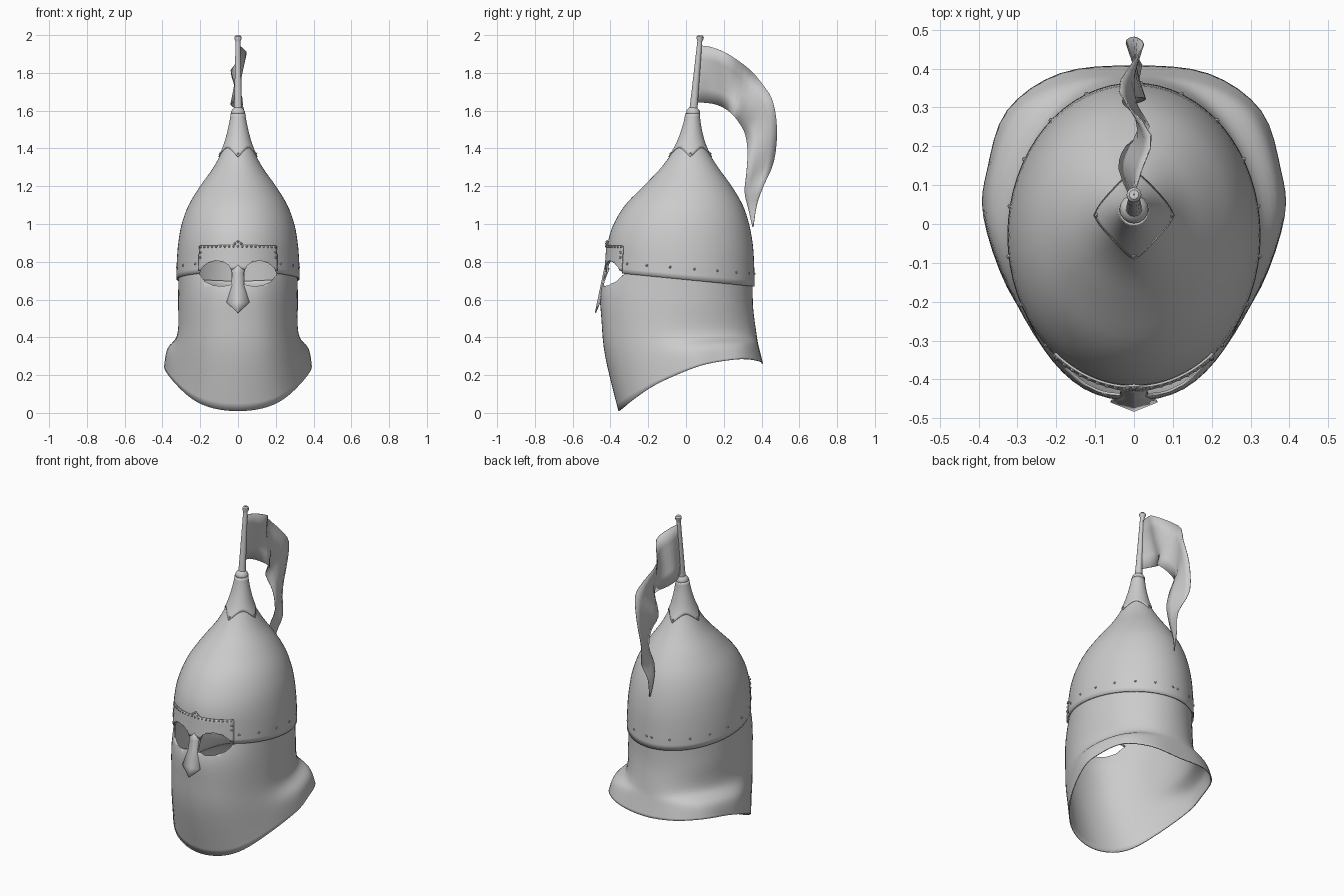
import bpy, bmesh, math
from mathutils import Vector, Matrix

if "Cube" in bpy.data.objects:
    bpy.data.objects.remove(bpy.data.objects["Cube"])

steel = bpy.data.materials.new("steel_grey")
steel.diffuse_color = (0.6, 0.6, 0.6, 1)
steel.use_nodes = True
steel.node_tree.nodes["Principled BSDF"].inputs["Base Color"].default_value = steel.diffuse_color


def make(name, verts, faces, thickness=0, angle=40):
    me = bpy.data.meshes.new(name)
    me.from_pydata([tuple(v) for v in verts], [], faces)
    bm = bmesh.new()
    bm.from_mesh(me)
    bmesh.ops.recalc_face_normals(bm, faces=bm.faces)
    bm.to_mesh(me)
    bm.free()
    me.materials.append(steel)
    ob = bpy.data.objects.new(name, me)
    bpy.context.collection.objects.link(ob)
    bpy.ops.object.select_all(action='DESELECT')
    ob.select_set(True)
    bpy.context.view_layer.objects.active = ob
    bpy.ops.object.shade_smooth_by_angle(angle=math.radians(angle))
    if thickness:
        mod = ob.modifiers.new("thickness", 'SOLIDIFY')
        mod.thickness = thickness
        mod.offset = 0
    return ob


def grid(name, rows, closed=False, **kw):
    n = len(rows[0])
    faces = [(r * n + c, r * n + (c + 1) % n, (r + 1) * n + (c + 1) % n, (r + 1) * n + c)
             for r in range(len(rows) - 1) for c in range(n if closed else n - 1)]
    return make(name, [v for row in rows for v in row], faces, **kw)


def spline(pts, t, closed=False):
    """Catmull-Rom point at index position t."""
    n = len(pts)
    i = math.floor(t) if closed else min(max(math.floor(t), 0), n - 2)
    f = t - i
    a, b, c, d = [Vector(pts[k % n if closed else min(max(k, 0), n - 1)])
                  for k in (i - 1, i, i + 1, i + 2)]
    return 0.5 * (2 * b + (c - a) * f + (2 * a - 5 * b + 4 * c - d) * f * f
                  + (3 * b - a - 3 * c + d) * f ** 3)


# Bowl section every 0.1 from z = 0.7: half width, front y, back y
BOWL = [(.322, -.42, .36), (.32, -.415, .357), (.312, -.407, .35), (.294, -.378, .33),
        (.257, -.317, .296), (.196, -.22, .237), (.125, -.125, .165), (.075, -.057, .105),
        (.045, -.015, .075), (.028, .007, .063)]


def bowl(z, a, off=0):
    """Point on the bowl at height z, angle a from the front; the rim tilts down at the back."""
    rx, yf, yb = spline(BOWL, (z - .7) * 10)
    y = (yf + yb) / 2 - ((yb - yf) / 2 + off) * math.cos(a)
    return Vector(((rx + off) * math.sin(a), y, z - .1 * y * max(0, (1 - z) / .3)))


N = 64
ring = [2 * math.pi * i / N for i in range(N)]
dome = grid("helmet_bowl", [[bowl(.705 + .8 * k / 28, a) for a in ring] for k in range(29)],
            True, thickness=.008)

# Neck and face curtain: half rows from front to back, mirrored into closed rings
half_top = [bowl(.73, math.pi * i / 8, -.009) for i in range(9)]
half_up = [(0, -.45, .64), (.125, -.42, .64), (.228, -.32, .62), (.293, -.177, .6), (.314, -.03, .59),
           (.29, .117, .58), (.223, .242, .57), (.121, .325, .56), (0, .352, .56)]
half_neck = [(0, -.445, .5), (.13, -.415, .47), (.23, -.32, .45), (.3, -.17, .43), (.317, -.02, .42),
             (.29, .13, .42), (.225, .26, .42), (.125, .345, .42), (0, .37, .42)]
half_flare = [(0, -.425, .3), (.135, -.395, .3), (.235, -.31, .3), (.32, -.16, .3), (.37, 0, .33),
              (.355, .15, .35), (.29, .29, .36), (.16, .365, .36), (0, .38, .36)]
half_hem = [(0, -.355, .01), (.13, -.335, .025), (.235, -.28, .07), (.325, -.16, .15), (.385, .02, .23),
            (.375, .14, .265), (.325, .29, .285), (.19, .385, .275), (0, .405, .26)]
loops = [h + [(-p[0], p[1], p[2]) for p in h[-2:0:-1]]
         for h in (list(map(tuple, half_top)), half_up, half_neck, half_flare, half_hem)]
columns = [[spline(lp, i * 16 / N, True) for lp in loops] for i in range(N)]
curtain = grid("face_and_neck_curtain",
               [[spline(col, k / 5) for col in columns] for k in range(21)],
               True, thickness=.006, angle=60)

# Brow plate with a small central peak
arc = [math.radians(-39 + 78 * i / 40) for i in range(41)]


def brow_top(a):
    return .87 + .03 * max(0, 1 - abs(a) / .1)


brow = grid("brow_plate", [[bowl(.72 + (brow_top(a) - .72) * k / 8, a, .008) for a in arc]
                           for k in range(9)], thickness=.006)

# Eye openings cut through bowl, brow plate and curtain
EYE = [(.205, .735), (.19, .768), (.16, .793), (.12, .806), (.08, .8), (.05, .782), (.036, .755),
       (.034, .715), (.036, .68), (.08, .67), (.13, .675), (.175, .695)]
for s in (-1, 1):
    n = len(EYE)
    verts = [(s * x, y, z) for y in (-.7, -.2) for x, z in EYE]
    faces = [tuple(range(n)), tuple(range(n, 2 * n))]
    faces += [(i, (i + 1) % n, n + (i + 1) % n, n + i) for i in range(n)]
    cutter = make("eye_cutter", verts, faces)
    cutter.hide_render = True
    cutter.hide_set(True)
    for ob in (dome, curtain, brow):
        mod = ob.modifiers.new("eye", 'BOOLEAN')
        mod.operation = 'DIFFERENCE'
        mod.solver = 'EXACT'
        mod.object = cutter

# Nose guard: folded blade leaning forward
rows = []
for w, z in [(.036, .79), (.032, .74), (.03, .68), (.06, .585), (.002, .53)]:
    y = -.425 - (.79 - z) * .21
    rows.append([(-w, y + .2 * w, z), (0, y, z), (w, y + .2 * w, z)])
grid("nose_guard", rows, thickness=.006, angle=20)

# Scalloped socket at the top of the bowl
rows = []
for k in range(13):
    row = []
    for a in ring:
        z0 = 1.355 + .048 * abs(math.sin(2 * a))
        row.append(bowl(z0 + (1.585 - z0) * k / 12, a, .006))
    rows.append(row)
grid("spire_socket", rows, True, thickness=.006)

# Leaning pole with a collar and tip knob
base, tip = Vector((0, .036, 1.57)), Vector((0, .076, 2.0))
lean = (tip - base).to_track_quat('Z', 'Y').to_matrix()
length = (tip - base).length
rows = []
for r, h in [(.001, 0), (.028, 0), (.036, .012), (.037, .026), (.028, .04), (.021, .046), (.019, .12),
             (.013, .39), (.013, .4), (.019, .413), (.019, .423), (.012, length - .001), (.001, length - .001)]:
    rows.append([base + lean @ Vector((r * math.cos(a), r * math.sin(a), h)) for a in ring[::4]])
grid("pole", rows, True)

# Waving streamer: outer and inner edges
OUTER = [(0, .075, 1.945), (.02, .14, 1.935), (.043, .23, 1.895), (-.038, .34, 1.815), (0, .42, 1.72),
         (.025, .462, 1.64), (0, .482, 1.5), (-.02, .465, 1.33), (.02, .41, 1.2), (0, .375, 1.1),
         (.002, .357, .985)]
INNER = [(0, .05, 1.645), (-.038, .14, 1.637), (-.02, .2, 1.615), (.04, .25, 1.575), (0, .285, 1.53),
         (-.03, .315, 1.47), (.01, .326, 1.38), (.03, .32, 1.27), (0, .31, 1.17), (-.01, .33, 1.08),
         (-.002, .352, .985)]
rows = [[spline(OUTER, i / 3).lerp(spline(INNER, i / 3), k / 4) for k in range(5)] for i in range(31)]
grid("streamer", rows, thickness=.003, angle=30)

# Rivets: rim band, brow plate edges, socket points
spots = [bowl(.765, math.radians(s * d), .004) for s in (-1, 1) for d in range(44, 180, 19)]
spots += [bowl(.862, math.radians(-37 + 74 * i / 18), .012) for i in range(19)]
spots += [bowl(.89, 0, .012), bowl(.878, .05, .012), bowl(.878, -.05, .012)]
spots += [bowl(z, math.radians(s * 37), .012) for s in (-1, 1) for z in (.8, .83)]
spots += [bowl(1.372, math.pi * i / 2, .009) for i in range(4)]
bm = bmesh.new()
for p in spots:
    bmesh.ops.create_icosphere(bm, subdivisions=1, radius=.007, matrix=Matrix.Translation(p))
me = bpy.data.meshes.new("rivets")
bm.to_mesh(me)
bm.free()
me.materials.append(steel)
bpy.context.collection.objects.link(bpy.data.objects.new("rivets", me))
